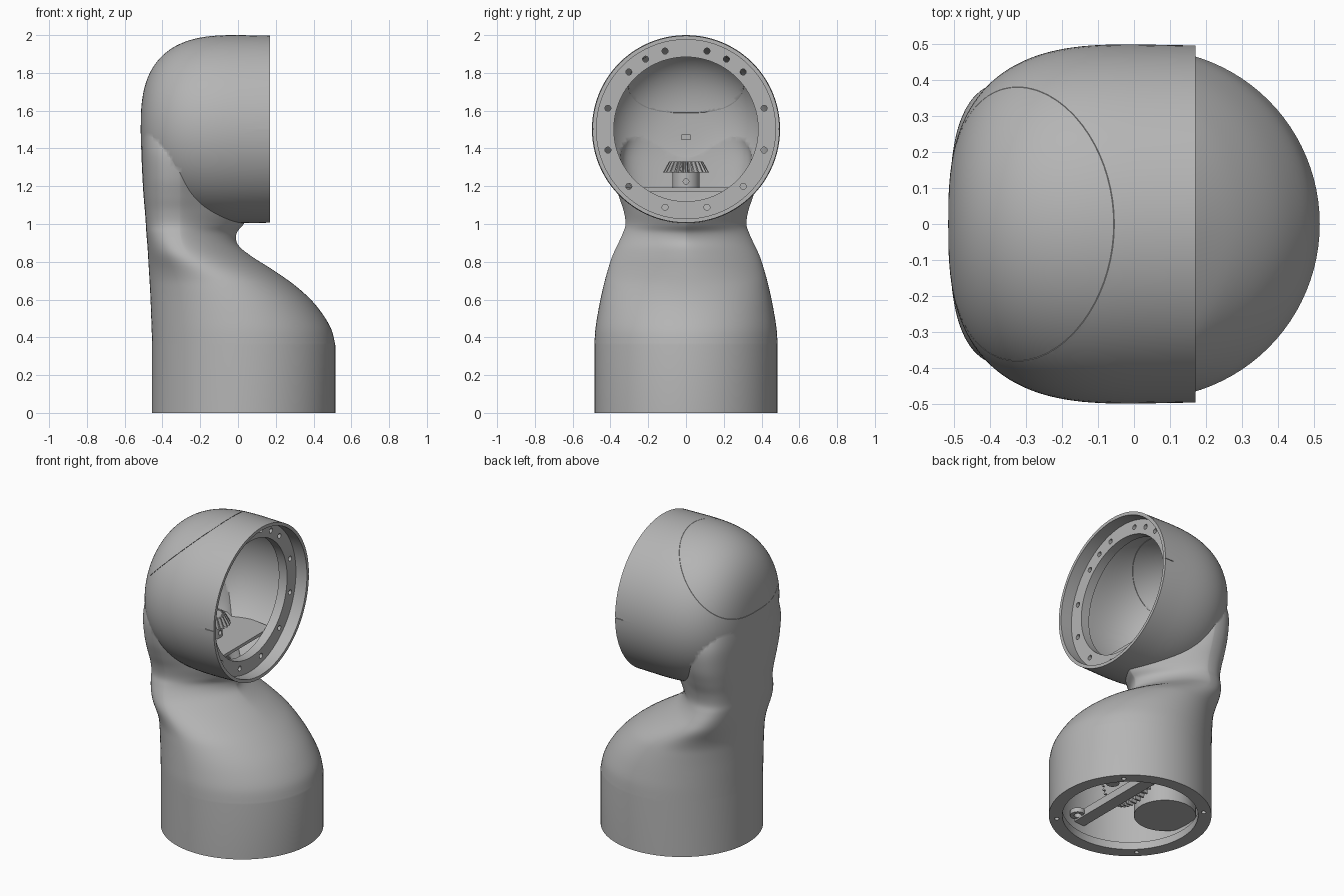
import bpy, bmesh
from math import sin, cos, pi, radians
from mathutils import Matrix, Vector

if "Cube" in bpy.data.objects:
    bpy.data.objects.remove(bpy.data.objects["Cube"])

GREY = (0.46, 0.46, 0.46, 1)
mat = bpy.data.materials.new("shell grey")
mat.use_nodes = True
mat.diffuse_color = GREY
mat.node_tree.nodes["Principled BSDF"].inputs["Base Color"].default_value = GREY

SEG = 96
HEAD_Z = 1.502


def finish(name, bm):
    bmesh.ops.recalc_face_normals(bm, faces=bm.faces)
    mesh = bpy.data.meshes.new(name)
    bm.to_mesh(mesh)
    bm.free()
    mesh.materials.append(mat)
    obj = bpy.data.objects.new(name, mesh)
    bpy.context.collection.objects.link(obj)
    return obj


def bridge(name, rings):
    """Skin a stack of equal-length point rings and cap both ends."""
    bm = bmesh.new()
    loops = [[bm.verts.new(p) for p in ring] for ring in rings]
    n = len(loops[0])
    for a, b in zip(loops, loops[1:]):
        for i in range(n):
            j = (i + 1) % n
            bm.faces.new((a[i], a[j], b[j], b[i]))
    bm.faces.new(loops[0][::-1])
    bm.faces.new(loops[-1])
    return finish(name, bm)


def smooth_rows(rows, steps=5):
    """Catmull-Rom interpolation through rows of values."""
    out = []
    for i in range(len(rows) - 1):
        p0, p1 = Vector(rows[max(i - 1, 0)]), Vector(rows[i])
        p2, p3 = Vector(rows[i + 1]), Vector(rows[min(i + 2, len(rows) - 1)])
        for s in range(steps):
            t = s / steps
            out.append(p1 + 0.5 * t * (p2 - p0 + t * (2 * p0 - 5 * p1 + 4 * p2 - p3
                                                      + t * (3 * (p1 - p2) + p3 - p0))))
    return out + [Vector(rows[-1])]


def section(z, x0, x1, half, inset=0.0):
    """Horizontal outline: round at the base, full back and tapering front at the neck."""
    s = min(max((z - 0.68) / 0.3, 0), 1)
    s = s * s * (3 - 2 * s)
    mid = (x0 + x1) / 2 * (1 - s) - 0.31 * s
    pts = []
    for i in range(SEG):
        u, v = cos(2 * pi * i / SEG), sin(2 * pi * i / SEG)
        e = 2 / (2 + s * s) if u < 0 else 2 / (2 - 0.7 * s)
        reach = (x1 - mid if u > 0 else mid - x0) - inset
        pts.append((mid + reach * abs(u) ** e * (1 if u > 0 else -1),
                    (half - inset) * abs(v) ** e * (1 if v > 0 else -1), z))
    return pts


def revolve_x(name, profile):
    """Spin (x, radius) points about the head axis."""
    return bridge(name, [[(x, max(r, 0.002) * cos(2 * pi * i / SEG),
                           HEAD_Z + max(r, 0.002) * sin(2 * pi * i / SEG))
                          for i in range(SEG)] for x, r in profile])


def cylinder(name, loc, r, depth, axis="Z", seg=32):
    rot = Matrix.Rotation(pi / 2, 4, "Y") if axis == "X" else Matrix()
    bm = bmesh.new()
    bmesh.ops.create_cone(bm, cap_ends=True, segments=seg, radius1=r, radius2=r,
                          depth=depth, matrix=Matrix.Translation(loc) @ rot)
    return finish(name, bm)


def box(name, loc, size, tilt=0):
    bm = bmesh.new()
    bmesh.ops.create_cube(bm, size=1, matrix=Matrix.Translation(loc)
                          @ Matrix.Rotation(tilt, 4, "Y") @ Matrix.Diagonal((*size, 1)))
    return finish(name, bm)


def gear(name, matrix, teeth, bottom, top, height, tooth):
    """Toothed wheel, tapered when the two radii differ."""
    def ring(r, z):
        radii = [r - (tooth if k % 4 > 1 else 0) for k in range(4 * teeth)]
        return [matrix @ Vector((q * cos(pi * k / teeth / 2), q * sin(pi * k / teeth / 2), z))
                for k, q in enumerate(radii)]
    return bridge(name, [ring(bottom, 0), ring(top, height)])


def boolean(obj, tool, op="DIFFERENCE"):
    mod = obj.modifiers.new(op, "BOOLEAN")
    mod.object, mod.operation, mod.solver = tool, op, "EXACT"
    bpy.context.view_layer.objects.active = obj
    bpy.ops.object.modifier_apply(modifier=mod.name)
    bpy.data.objects.remove(tool)


# Column outline: height, back edge, front edge, half width
column = smooth_rows([
    (0.36, -0.455, 0.515, 0.485), (0.44, -0.457, 0.495, 0.48), (0.52, -0.46, 0.45, 0.468),
    (0.6, -0.463, 0.385, 0.453), (0.68, -0.467, 0.295, 0.435), (0.76, -0.472, 0.18, 0.413),
    (0.83, -0.476, 0.07, 0.39), (0.89, -0.48, 0.0, 0.362), (0.95, -0.485, -0.008, 0.335),
    (1.0, -0.488, 0.03, 0.32), (1.07, -0.493, 0.06, 0.33), (1.15, -0.5, 0.04, 0.357),
    (1.25, -0.506, 0.0, 0.385), (1.38, -0.511, -0.03, 0.395), (1.5, -0.508, -0.06, 0.36)])
base_row = (-0.455, 0.515, 0.485)

# Rounded end of the head
R = 0.498
dome = [(-0.515 * cos(t) ** 0.72, R * sin(t) ** 0.72)
        for t in [pi / 2 * k / 36 for k in range(36)]]
inner_dome = [(x * 0.91, r * 0.9) for x, r in dome]

shell = bridge("elbow_shell", [section(0, *base_row)] + [section(*r) for r in column])
boolean(shell, revolve_x("head", dome + [(0, R), (0.17, R - 0.003)]), "UNION")

# Hollow inside, with the base lip and the flanged mouth left standing
hollow = bridge("column_hollow",
                [section(-0.02, *base_row, 0.08), section(0.05, *base_row, 0.08),
                 section(0.05, *base_row, 0.045)] + [section(*r, 0.05) for r in column[:-2]])
boolean(shell, hollow)
boolean(shell, revolve_x("head_hollow", inner_dome + [
    (0.03, 0.448), (0.03, 0.382), (0.09, 0.382), (0.09, 0.474), (0.2, 0.474)]))

# Bolt holes in the flange and in the base lip
for a in [15 + 30 * k for k in range(12)] + [60, 120]:
    a = radians(a)
    boolean(shell, cylinder("hole", (0.06, 0.428 * cos(a), HEAD_Z + 0.428 * sin(a)),
                            0.016, 0.1, "X", 16))
for k in range(4):
    a = pi / 4 + k * pi / 2
    boolean(shell, cylinder("hole", (0.03 + 0.44 * cos(a), 0.44 * sin(a), 0), 0.014, 0.05, "Z", 16))

# Alignment notches beside the mouth and the slanted cap seam
for side in (-1, 1):
    boolean(shell, box("notch", (0.15, side * 0.5, HEAD_Z), (0.08, 0.02, 0.005)))
boolean(shell, box("seam", (-0.28, 0, 1.775), (1.2, 1.2, 0.0015), -pi / 4))

# Latch on the inside of the cap
box("cap_latch", (-0.445, 0, 1.46), (0.07, 0.05, 0.03))

# Floor of the head, straight at the front, with the bevel gear standing on it
bridge("head_floor", [[(min(x, 0.03), y, z) for x, y, z in section(z, -0.48, 1.2, 0.335)]
                      for z in (1.172, 1.192)])
hub = cylinder("gear_hub", (-0.2, 0, 1.23), 0.072, 0.09)
boolean(hub, cylinder("screw_hole", (-0.13, 0, 1.225), 0.015, 0.08, "X", 16))
gear("bevel_gear", Matrix.Translation((-0.2, 0, 1.272)), 24, 0.122, 0.09, 0.058, 0.022)

# Drive parts in the base
cylinder("motor", (-0.24, 0, 0.25), 0.185, 0.3, seg=48)
box("cross_bar", (0.06, 0, 0.15), (0.08, 0.88, 0.05))
gear("drive_gear", Matrix.Translation((-0.03, -0.02, 0.38)) @ Matrix.Rotation(pi / 2, 4, "Y"),
     48, 0.27, 0.27, 0.04, 0.02)
cylinder("idler", (0.2, 0.04, 0.2), 0.04, 0.12)
lug = cylinder("bar_lug", (0.12, -0.38, 0.15), 0.045, 0.03)
boolean(lug, cylinder("lug_hole", (0.12, -0.38, 0.15), 0.022, 0.1))

# Smooth shading with sharp edges kept
bpy.ops.object.select_all(action="DESELECT")
for obj in bpy.context.scene.objects:
    if obj.type == "MESH" and mat.name in obj.data.materials:
        obj.select_set(True)
        bpy.context.view_layer.objects.active = obj
bpy.ops.object.shade_smooth_by_angle(angle=radians(40))
